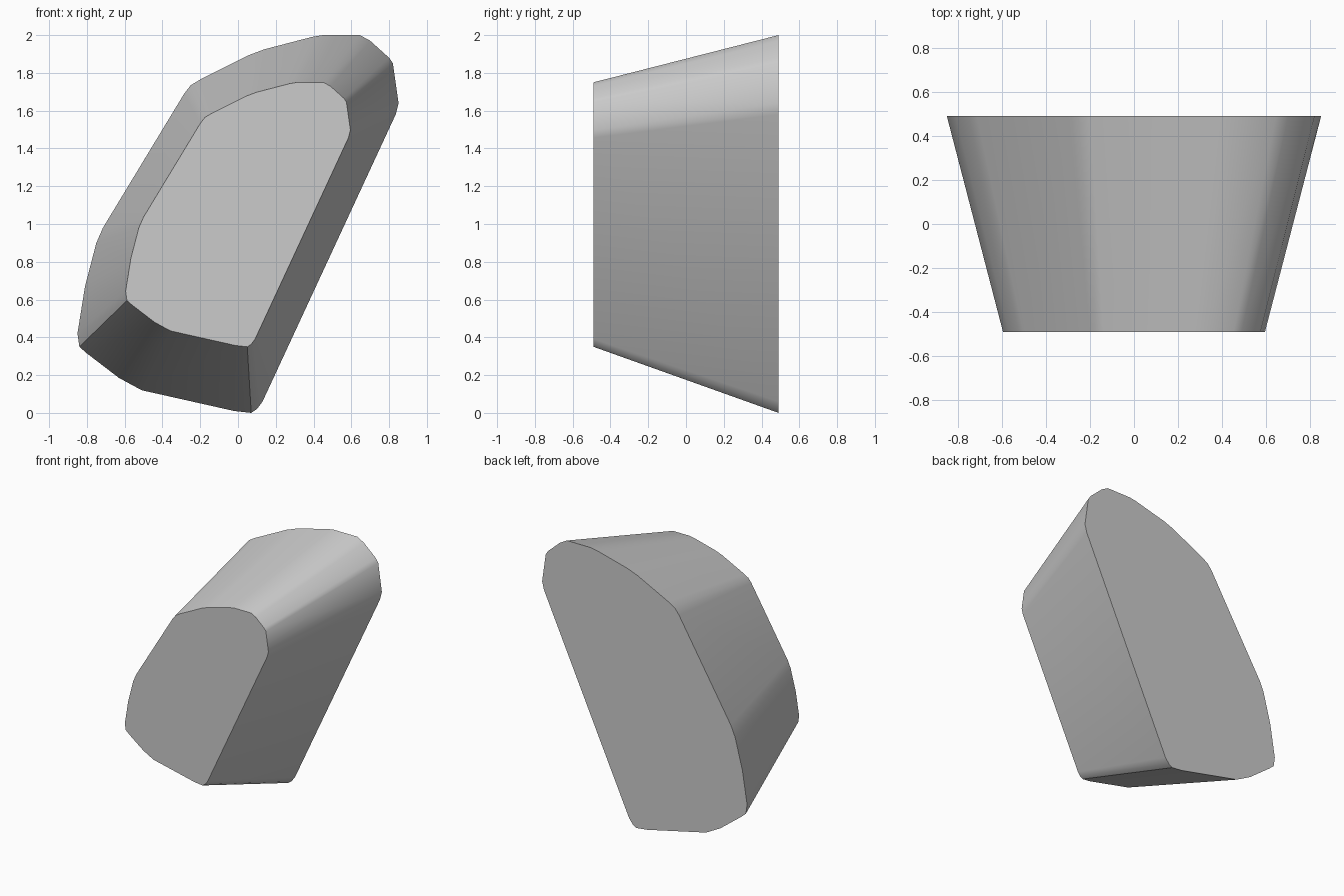
import bpy, bmesh, math

if "Cube" in bpy.data.objects:
    bpy.data.objects.remove(bpy.data.objects["Cube"])

# Outline of the large back face (x, z), running round the slanted stone shape
OUTLINE = [(-0.85, 0.42), (-0.84, 0.35), (-0.80, 0.315), (-0.63, 0.185), (-0.51, 0.12),
           (-0.02, 0.01), (0.07, 0.0), (0.10, 0.02), (0.13, 0.06),
           (0.835, 1.58), (0.85, 1.64), (0.82, 1.85), (0.80, 1.88), (0.70, 1.97),
           (0.645, 2.0), (0.45, 2.0), (0.39, 1.99), (0.14, 1.925), (0.06, 1.895),
           (-0.20, 1.765), (-0.25, 1.735), (-0.285, 1.69),
           (-0.715, 0.98), (-0.75, 0.90), (-0.81, 0.67)]
HALF_DEPTH = 0.49
TAPER = 0.7          # front face size relative to the back
FRONT_LIFT = 0.35    # height of the front face's lowest point

grey = bpy.data.materials.new("light_grey")
grey.diffuse_color = (0.6, 0.6, 0.6, 1)
grey.use_nodes = True
grey.node_tree.nodes["Principled BSDF"].inputs["Base Color"].default_value = grey.diffuse_color

# Tapered block: back outline bridged to a smaller front outline
bm = bmesh.new()
back = [bm.verts.new((x, HALF_DEPTH, z)) for x, z in OUTLINE]
front = [bm.verts.new((x * TAPER, -HALF_DEPTH, z * TAPER + FRONT_LIFT)) for x, z in OUTLINE]
bm.faces.new(back)
bm.faces.new(front)
n = len(OUTLINE)
for i in range(n):
    j = (i + 1) % n
    bm.faces.new((back[i], back[j], front[j], front[i]))
bmesh.ops.recalc_face_normals(bm, faces=bm.faces)

mesh = bpy.data.meshes.new("tapered_block")
bm.to_mesh(mesh)
bm.free()
mesh.materials.append(grey)
block = bpy.data.objects.new("tapered_block", mesh)
bpy.context.collection.objects.link(block)

# Smooth the rounded corners, keep the front and back rims sharp
bpy.context.view_layer.objects.active = block
block.select_set(True)
bpy.ops.object.shade_smooth_by_angle(angle=math.radians(35))
